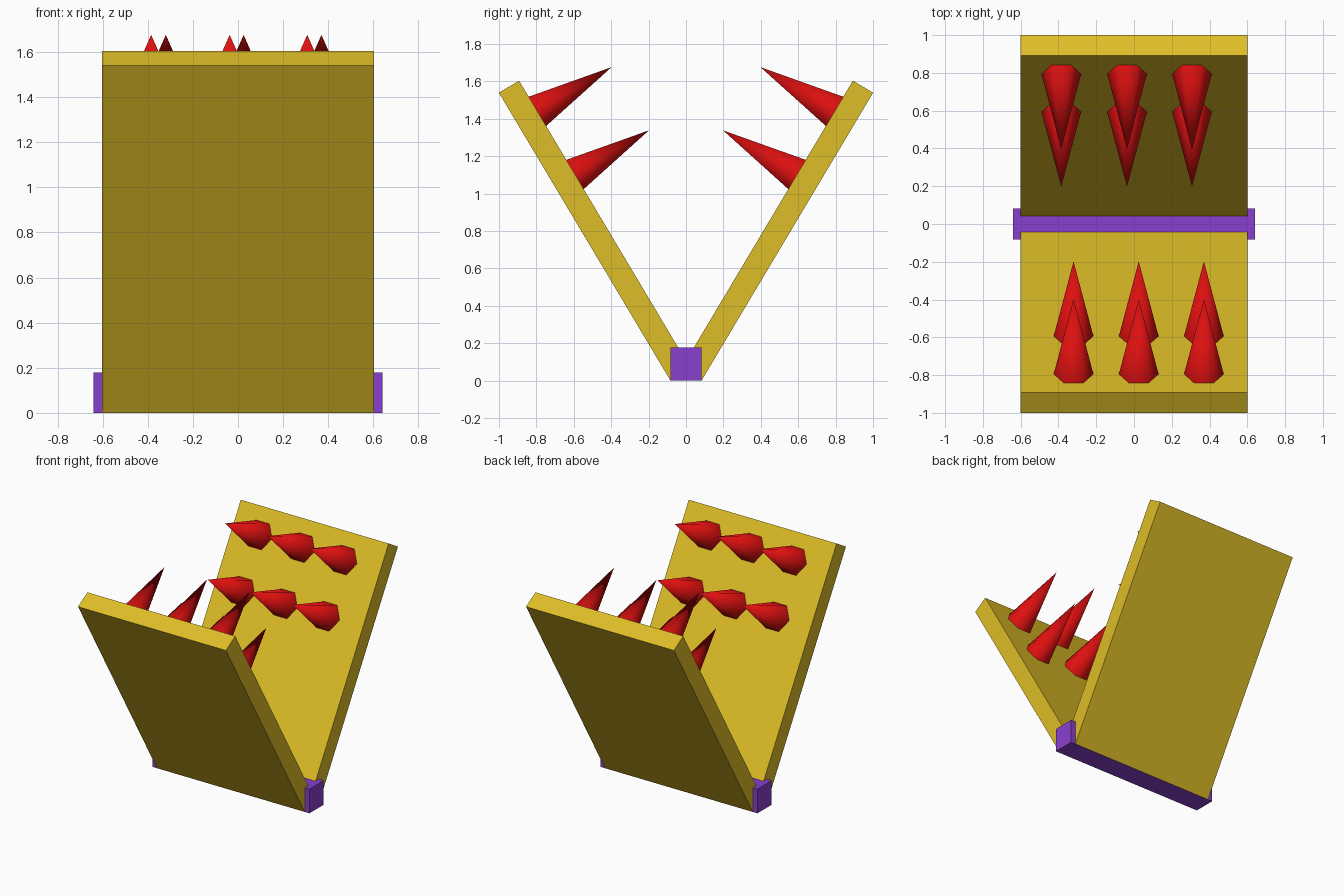
import bpy, bmesh, math
from mathutils import Vector, Matrix

if "Cube" in bpy.data.objects:
    bpy.data.objects.remove(bpy.data.objects["Cube"])


def material(name, rgb):
    m = bpy.data.materials.new(name)
    m.diffuse_color = (*rgb, 1)
    m.use_nodes = True
    m.node_tree.nodes["Principled BSDF"].inputs["Base Color"].default_value = m.diffuse_color
    return m


YELLOW = material("mustard yellow", (0.73, 0.51, 0.02))
PURPLE = material("purple", (0.25, 0.05, 0.62))
RED = material("red", (0.73, 0.005, 0.005))


def finish(name, bm, mat):
    bmesh.ops.recalc_face_normals(bm, faces=bm.faces)
    mesh = bpy.data.meshes.new(name)
    bm.to_mesh(mesh)
    bm.free()
    mesh.materials.append(mat)
    ob = bpy.data.objects.new(name, mesh)
    bpy.context.collection.objects.link(ob)
    return ob


def box(name, size, matrix, mat):
    bm = bmesh.new()
    bmesh.ops.create_cube(bm, size=1, matrix=matrix @ Matrix.Diagonal((*size, 1)))
    return finish(name, bm, mat)


def spike(name, base, tip, up, radius, sides=6):
    # cone standing on the panel, one corner pointing up the slope
    axis = (tip - base).normalized()
    side = up.cross(axis)
    frame = Matrix((up, side, axis)).transposed().to_4x4()
    frame.translation = (base + tip) / 2
    bm = bmesh.new()
    bmesh.ops.create_cone(bm, cap_ends=True, segments=sides, radius1=radius,
                          radius2=0, depth=(tip - base).length,
                          matrix=frame @ Matrix.Rotation(math.pi / 2, 4, 'Z')
                          if sides % 4 == 0 else frame)
    bmesh.ops.remove_doubles(bm, verts=bm.verts, dist=1e-5)
    for f in bm.faces:
        f.smooth = len(f.verts) == 3
    for e in bm.edges:
        e.smooth = all(len(f.verts) == 3 for f in e.link_faces)
    finish(name, bm, RED)


# hinge bar
box("hinge_bar", (1.28, 0.166, 0.178), Matrix.Translation((0, 0, 0.089)), PURPLE)

LENGTH, THICK = 1.792, 0.126
for label, s, columns in (("front", -1, (-0.32, 0.025, 0.37)),
                          ("back", 1, (-0.385, -0.037, 0.307))):
    up = Vector((0, s * 0.512, 0.859)).normalized()
    inward = Vector((0, -s * 0.859, 0.512)).normalized()
    foot = Vector((0, s * 0.083, 0))

    # leaning panel
    frame = Matrix((Vector((1, 0, 0)), up, inward)).transposed().to_4x4()
    frame.translation = foot + up * LENGTH / 2 + inward * THICK / 2
    box(label + "_panel", (1.204, LENGTH, THICK), frame, YELLOW)

    # two rows of three spikes
    for row, (y, z) in (("lower", (0.198, 1.338)), ("upper", (0.398, 1.676))):
        for i, x in enumerate(columns):
            tip = Vector((x, s * y, z))
            height = (tip - foot).dot(inward) - THICK
            spike(f"{label}_{row}_spike_{i + 1}", tip - inward * height, tip, up, 0.105)
